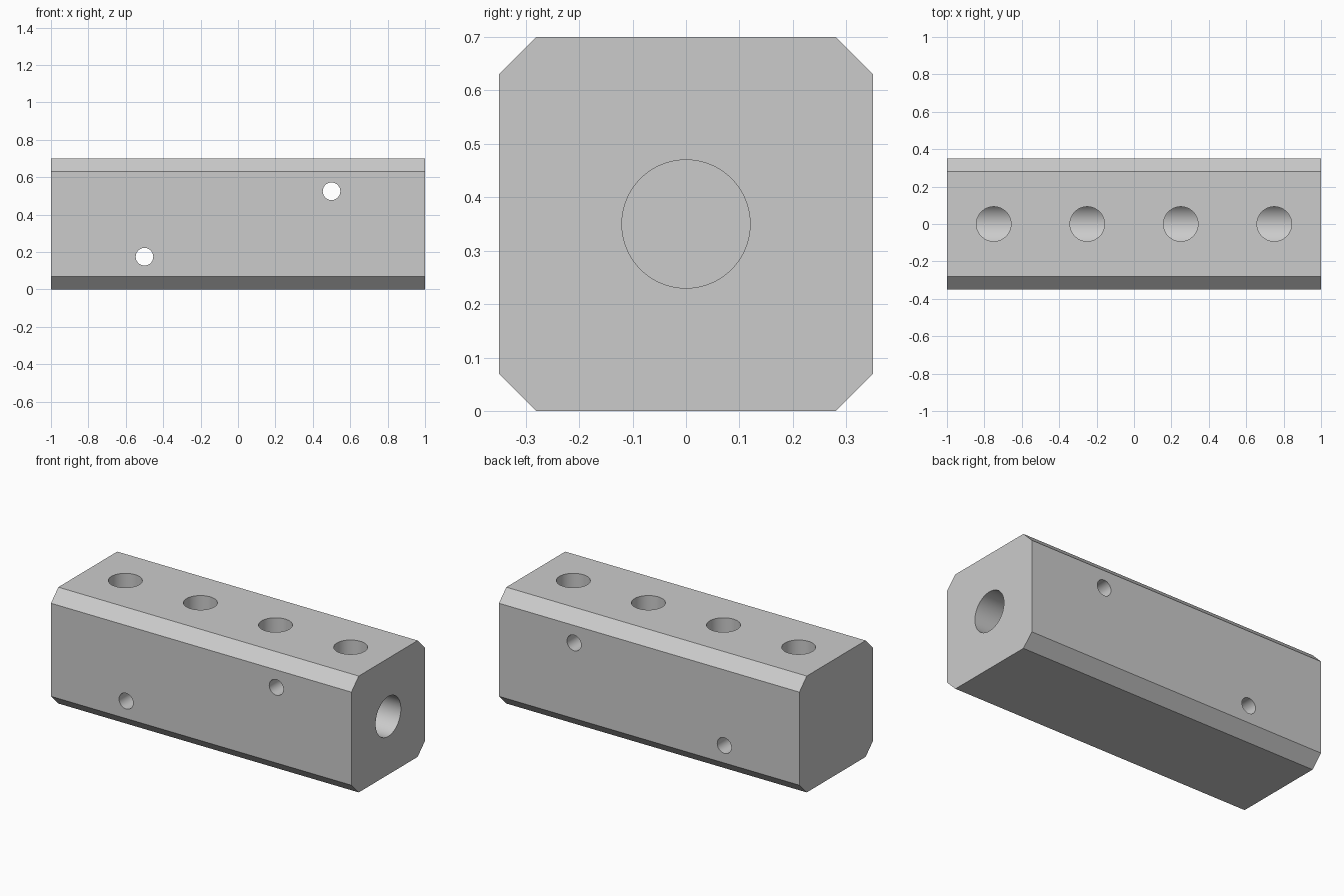
import bpy, bmesh, math
from mathutils import Vector

if "Cube" in bpy.data.objects:
    bpy.data.objects.remove(bpy.data.objects["Cube"])

L, W, H, C = 2.0, 0.70, 0.70, 0.07   # length, width, height, chamfer
MID = H / 2


def make_block():
    # Chamfered square section extruded along x
    a, b = W / 2, W / 2 - C
    section = [(-b, 0), (b, 0), (a, C), (a, H - C),
               (b, H), (-b, H), (-a, H - C), (-a, C)]
    bm = bmesh.new()
    face = bm.faces.new([bm.verts.new((-L / 2, y, z)) for y, z in section])
    ext = bmesh.ops.extrude_face_region(bm, geom=[face])
    verts = [g for g in ext["geom"] if isinstance(g, bmesh.types.BMVert)]
    bmesh.ops.translate(bm, verts=verts, vec=(L, 0, 0))
    bmesh.ops.recalc_face_normals(bm, faces=bm.faces)
    mesh = bpy.data.meshes.new("manifold_block")
    bm.to_mesh(mesh)
    bm.free()
    obj = bpy.data.objects.new("manifold_block", mesh)
    bpy.context.collection.objects.link(obj)
    return obj


def drill(block, name, start, end, radius, sides=64):
    # Cut a round hole from start to end
    start, end = Vector(start), Vector(end)
    axis = end - start
    bpy.ops.mesh.primitive_cylinder_add(
        vertices=sides, radius=radius, depth=axis.length,
        location=(start + end) / 2,
        rotation=axis.to_track_quat('Z', 'Y').to_euler())
    cutter = bpy.context.object
    cutter.name = name
    cutter.hide_render = True
    mod = block.modifiers.new(name, 'BOOLEAN')
    mod.operation, mod.solver, mod.object = 'DIFFERENCE', 'EXACT', cutter
    bpy.context.view_layer.objects.active = block
    bpy.ops.object.modifier_apply(modifier=mod.name)
    bpy.data.objects.remove(cutter)


block = make_block()

# Main blind bore, open on the right end
drill(block, "main_bore", (L / 2 + 0.1, 0, MID), (-0.9, 0, MID), 0.12, 96)

# Four top ports meeting the bore
for x in (-0.75, -0.25, 0.25, 0.75):
    drill(block, "top_port", (x, 0, H + 0.1), (x, 0, MID), 0.0925)

# Two diagonal mounting holes through the width
for x, z in ((-0.5, 0.175), (0.5, 0.525)):
    drill(block, "mounting_hole", (x, -W, z), (x, W, z), 0.047, 48)

# Smooth bores, crisp flat faces
bpy.ops.object.select_all(action='DESELECT')
block.select_set(True)
bpy.context.view_layer.objects.active = block
bpy.ops.object.shade_smooth_by_angle(angle=math.radians(30))
